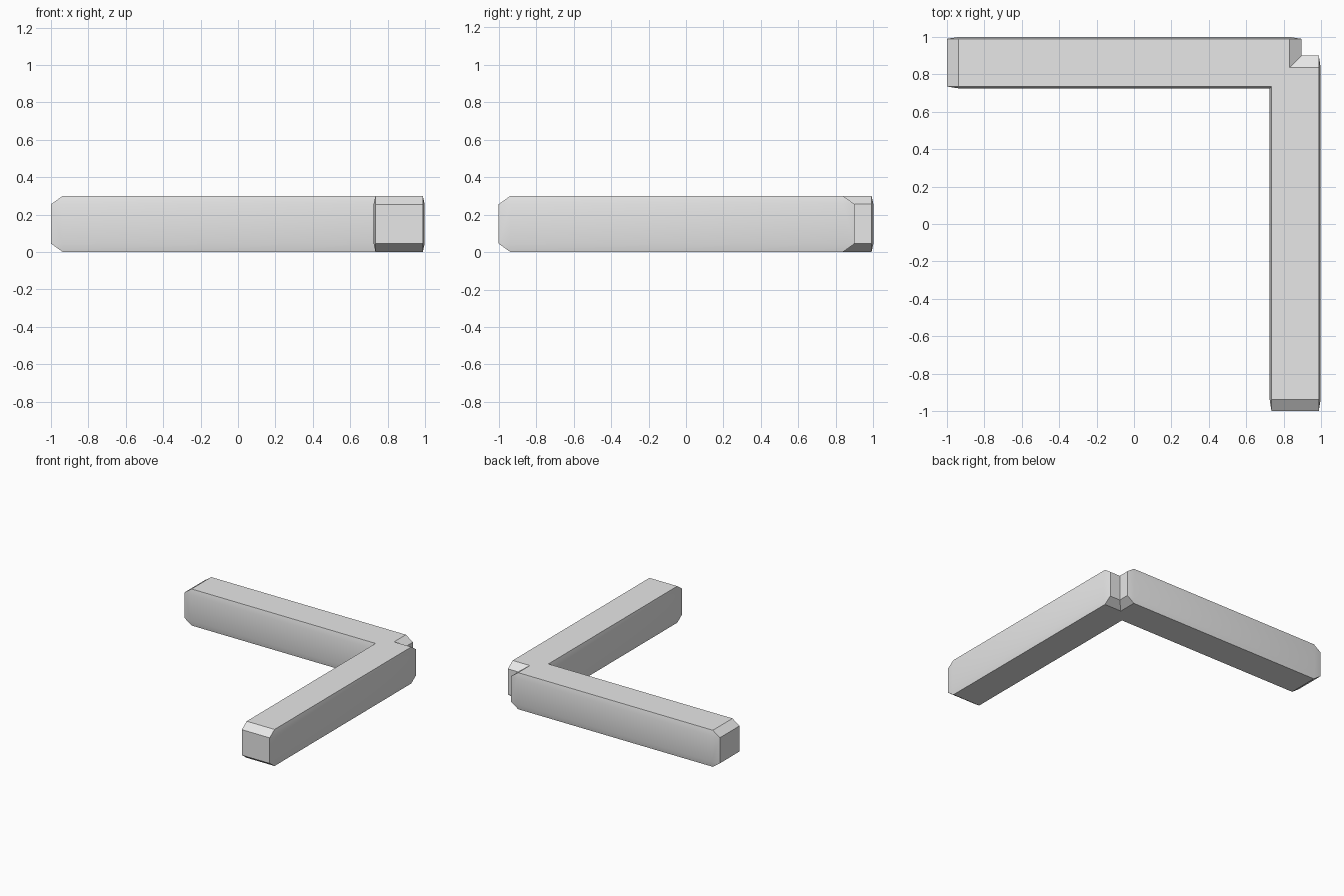
import bpy, bmesh
from mathutils import Vector

cube = bpy.data.objects.get("Cube")
if cube:
    bpy.data.objects.remove(cube, do_unlink=True)

# Single pale grey material
grey = bpy.data.materials.new("pale grey")
grey.use_nodes = True
colour = (0.8, 0.8, 0.8, 1)
grey.diffuse_color = colour
grey.node_tree.nodes["Principled BSDF"].inputs["Base Color"].default_value = colour


def beam(name, low, high, chamfer):
    """Box with flat chamfers of a different depth along each axis."""
    low, high, chamfer = Vector(low), Vector(high), Vector(chamfer)
    centre, half = (low + high) / 2, (high - low) / 2
    bm = bmesh.new()
    for sx in (-1, 1):
        for sy in (-1, 1):
            for sz in (-1, 1):
                sign = Vector((sx, sy, sz))
                for axis in range(3):
                    # each corner has one point on each of its three faces
                    p = half - chamfer
                    p[axis] = half[axis]
                    bm.verts.new(centre + p * sign)
    bmesh.ops.convex_hull(bm, input=bm.verts)
    bmesh.ops.dissolve_limit(bm, angle_limit=0.01, verts=bm.verts, edges=bm.edges)
    bmesh.ops.recalc_face_normals(bm, faces=bm.faces)
    mesh = bpy.data.meshes.new(name)
    bm.to_mesh(mesh)
    bm.free()
    mesh.materials.append(grey)
    obj = bpy.data.objects.new(name, mesh)
    bpy.context.collection.objects.link(obj)
    bpy.ops.object.select_all(action='DESELECT')
    obj.select_set(True)
    bpy.context.view_layer.objects.active = obj
    bpy.ops.object.shade_smooth_by_angle(angle=0.52)
    return obj


# Two crossing beams forming a corner
beam("back_beam", (-1, 0.725, 0), (0.895, 1, 0.3), (0.063, 0.01, 0.045))
beam("side_beam", (0.725, -1, 0), (0.998, 0.9, 0.3), (0.01, 0.063, 0.045))
